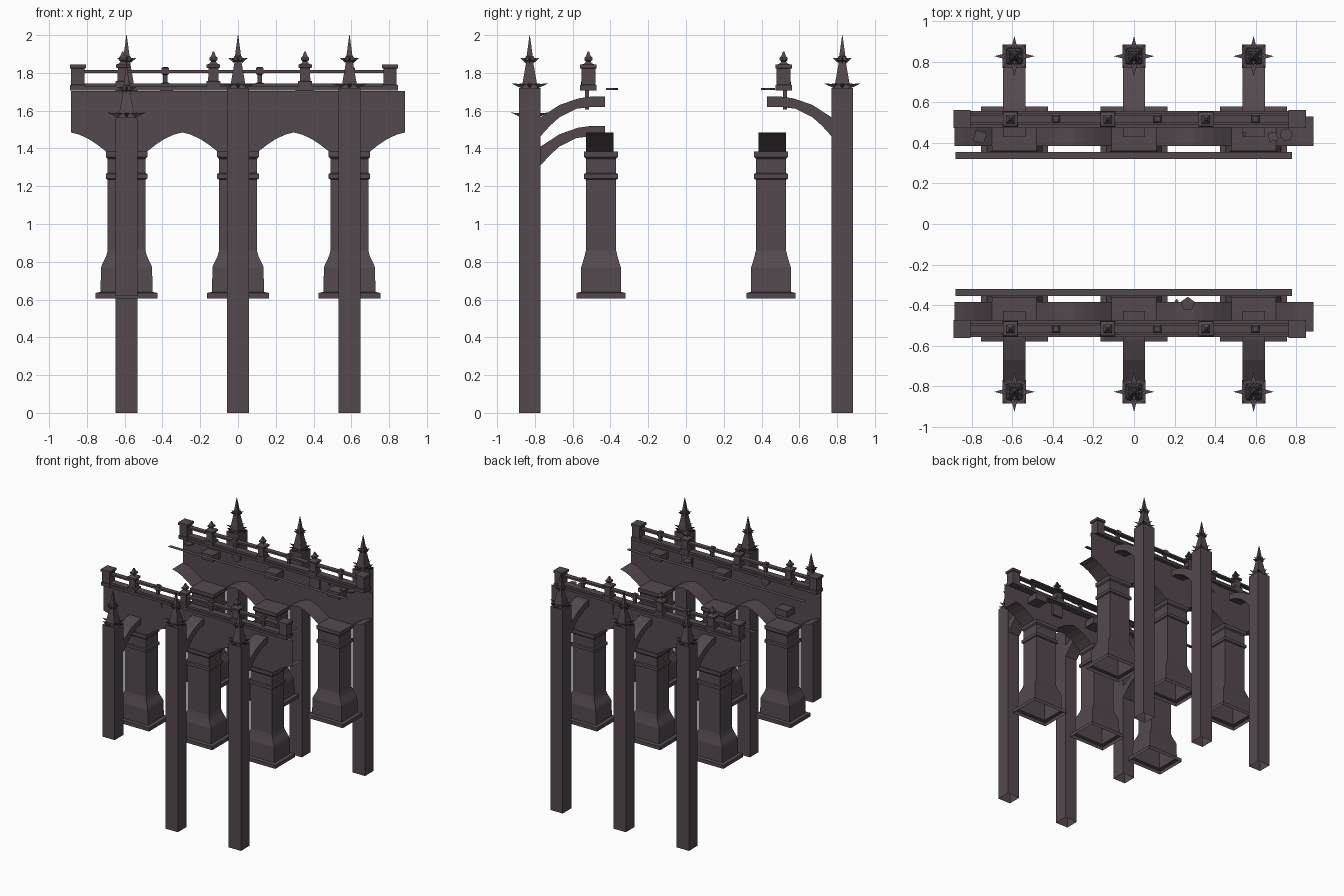
import bpy, bmesh, math
from mathutils import Vector

if "Cube" in bpy.data.objects:
    bpy.data.objects.remove(bpy.data.objects["Cube"])

stone = bpy.data.materials.new("dark_stone")
stone.diffuse_color = (0.088, 0.066, 0.078, 1)
stone.use_nodes = True
stone.node_tree.nodes["Principled BSDF"].inputs["Base Color"].default_value = stone.diffuse_color
XS = (-0.59, 0.0, 0.59)


def finish(bm, name):
    bmesh.ops.recalc_face_normals(bm, faces=bm.faces)
    me = bpy.data.meshes.new(name)
    bm.to_mesh(me)
    bm.free()
    me.materials.append(stone)
    ob = bpy.data.objects.new(name, me)
    bpy.context.collection.objects.link(ob)
    return ob


def stack(bm, cx, cy, rings, bottom=True, top=True):
    """Square tower from (z, half_x, half_y) rings."""
    prev = None
    for i, (z, hx, hy) in enumerate(rings):
        ring = [bm.verts.new((cx + sx * hx, cy + sy * hy, z))
                for sx, sy in ((-1, -1), (1, -1), (1, 1), (-1, 1))]
        if prev:
            for k in range(4):
                bm.faces.new((prev[k], prev[(k + 1) % 4], ring[(k + 1) % 4], ring[k]))
        elif bottom:
            bm.faces.new(ring[::-1])
        prev = ring
    if top:
        bm.faces.new(prev)


def box(bm, x0, x1, y0, y1, z0, z1):
    stack(bm, (x0 + x1) / 2, (y0 + y1) / 2,
          [(z, (x1 - x0) / 2, abs(y1 - y0) / 2) for z in (z0, z1)])


def sheet(bm, pts):
    bm.faces.new([bm.verts.new(p) for p in pts])


def prism(bm, pts, offset):
    """Extrude a polygon by an offset vector."""
    f = bm.faces.new([bm.verts.new(p) for p in pts])
    r = bmesh.ops.extrude_face_region(bm, geom=[f])
    vs = [v for v in r["geom"] if isinstance(v, bmesh.types.BMVert)]
    bmesh.ops.translate(bm, verts=vs, vec=offset)
    if f.is_valid and not any(e.is_manifold for e in f.edges):
        bm.faces.remove(f)


def star(bm, cx, cy, z, r0, r_axis, r_diag, h):
    """Ring of eight leaf spikes around a spire."""
    for k in range(8):
        a = k * math.pi / 4
        d, s = Vector((math.cos(a), math.sin(a), 0)), Vector((-math.sin(a), math.cos(a), 0))
        c = Vector((cx, cy, z))
        tip = bm.verts.new(c + d * (r_diag if k % 2 else r_axis) + Vector((0, 0, h)))
        base = [bm.verts.new(c + d * r0 + s * u + Vector((0, 0, w)))
                for u, w in ((-r0 * .45, h * .8), (r0 * .45, h * .8), (0, -h * .2))]
        for i in range(3):
            bm.faces.new((base[i], base[(i + 1) % 3], tip))


# half of the arched underside around one column: (x offset, z)
HALF = [(0.11, 1.385), (0.155, 1.42), (0.20, 1.45), (0.25, 1.473), (0.295, 1.485)]


def arch_line():
    pts = []
    for cx in XS:
        pts += [(cx - dx, z) for dx, z in reversed(HALF)] + [(cx + dx, z) for dx, z in HALF]
    return pts


UP_TOP = [(0.43, 1.675), (0.50, 1.675), (0.57, 1.665), (0.67, 1.63), (0.77, 1.565)]
UP_BOT = [(0.77, 1.465), (0.72, 1.52), (0.67, 1.565), (0.58, 1.61), (0.50, 1.62), (0.43, 1.62)]

for sy, side in ((-1, "front"), (1, "back")):
    # arcade wall: thin outer sheet plus arched underside, open at top
    bm = bmesh.new()
    line = arch_line()
    for (xa, za), (xb, zb) in zip(line, line[1:]):
        if xb - xa < 1e-4:
            continue
        sheet(bm, [(xa, sy * .53, za), (xb, sy * .53, zb), (xb, sy * .53, 1.705), (xa, sy * .53, 1.705)])
        sheet(bm, [(xa, sy * .53, za), (xb, sy * .53, zb), (xb, sy * .385, zb), (xa, sy * .385, za)])
    bmesh.ops.remove_doubles(bm, verts=bm.verts, dist=1e-4)
    finish(bm, side + "_arcade_wall")

    # wall trim strips
    bm = bmesh.new()
    sheet(bm, [(-.88, sy * .32, 1.70), (.78, sy * .32, 1.70), (.78, sy * .355, 1.70), (-.88, sy * .355, 1.70)])
    sheet(bm, [(-.88, sy * .534, 1.57), (.77, sy * .534, 1.57), (.77, sy * .534, 1.60), (-.88, sy * .534, 1.60)])
    finish(bm, side + "_trim_strips")

    # chipped wall plates
    bm = bmesh.new()
    off = Vector((0, -sy * .022, 0))
    y = sy * .536
    prism(bm, [(-.42, y, 1.67), (-.38, y, 1.625), (-.34, y, 1.655), (-.345, y, 1.715), (-.41, y, 1.715)], off)
    prism(bm, [(.305, y, 1.605), (.40, y, 1.605), (.40, y, 1.715), (.305, y, 1.715)], off)
    finish(bm, side + "_wall_plates")

    # hanging columns
    bm = bmesh.new()
    for cx in XS:
        stack(bm, cx, sy * .45, [
            (.605, .165, .13), (.635, .165, .13), (.64, .138, .107), (.77, .135, .105),
            (.785, .13, .10), (.83, .108, .087), (.86, .10, .08), (1.235, .10, .08),
            (1.24, .11, .09), (1.265, .11, .09), (1.27, .10, .08), (1.345, .10, .08),
            (1.355, .11, .09), (1.385, .11, .09)], bottom=False)
    finish(bm, side + "_columns")

    # buttress piers, spires and flying arches (the front left one has dropped)
    for cx, tag in zip(XS, ("left", "middle", "right")):
        drop = -.155 if (sy < 0 and cx < 0) else 0.0
        cy = sy * .8275
        bm = bmesh.new()
        stack(bm, cx, cy, [(.62 if drop else 0, .0575, .0575), (1.72 + drop, .0575, .0575)], bottom=False)
        finish(bm, f"{side}_{tag}_pier")
        bm = bmesh.new()
        stack(bm, cx, cy, [(z + drop, h, h) for z, h in (
            (1.72, .042), (1.745, .038), (1.86, .018), (1.865, .026),
            (1.885, .022), (1.89, .016), (2.0, .001))])
        star(bm, cx, cy, 1.72 + drop, .036, .10, .082, .025)
        star(bm, cx, cy, 1.855 + drop, .02, .052, .05, .025)
        finish(bm, f"{side}_{tag}_spire")
        bm = bmesh.new()
        prism(bm, [(cx - .055, sy * y, z + drop) for y, z in UP_TOP + UP_BOT], Vector((.11, 0, 0)))
        finish(bm, f"{side}_{tag}_flying_arch")

    # parapet: coping, rails
    bm = bmesh.new()
    yc = sy * .517
    for hy, z0, z1 in ((.040, 1.708, 1.728), (.028, 1.728, 1.745), (.020, 1.80, 1.815)):
        box(bm, -.87, .83, yc - hy, yc + hy, z0, z1)
    finish(bm, side + "_parapet_rails")

    # end posts
    bm = bmesh.new()
    for cx in (-.848, .805):
        stack(bm, cx, yc, [(1.708, .041, .043), (1.735, .041, .043), (1.738, .035, .037),
                           (1.822, .035, .037), (1.825, .042, .044), (1.845, .042, .044)])
    finish(bm, side + "_end_posts")

    # pinnacles
    bm = bmesh.new()
    for cx in (-.61, -.13, .355):
        stack(bm, cx, yc, [(z, h, h) for z, h in (
            (1.708, .038), (1.755, .038), (1.758, .028), (1.825, .026), (1.828, .036), (1.843, .036),
            (1.85, .02), (1.86, .012), (1.868, .021), (1.88, .021), (1.89, .012), (1.912, .004))])
    finish(bm, side + "_pinnacles")

    # small balusters
    bm = bmesh.new()
    for cx in (-.385, .115, .60):
        stack(bm, cx, yc, [(z, h, h) for z, h in (
            (1.708, .022), (1.745, .022), (1.75, .011), (1.79, .013), (1.795, .02), (1.825, .02), (1.832, .012))])
    finish(bm, side + "_balusters")

# loose stone chips
bm = bmesh.new()
for cx, cy, r, n, a in ((.265, -.395, .036, 5, .3), (.21, -.38, .01, 4, 0), (-.76, .43, .038, 4, .5),
                        (.685, .43, .03, 4, .9), (.75, .44, .032, 6, .2), (.545, .445, .012, 4, .4)):
    prism(bm, [(cx + r * math.cos(a + k * math.tau / n), cy + r * math.sin(a + k * math.tau / n), 1.71)
               for k in range(n)], Vector((0, 0, .011)))
finish(bm, "loose_chips")
